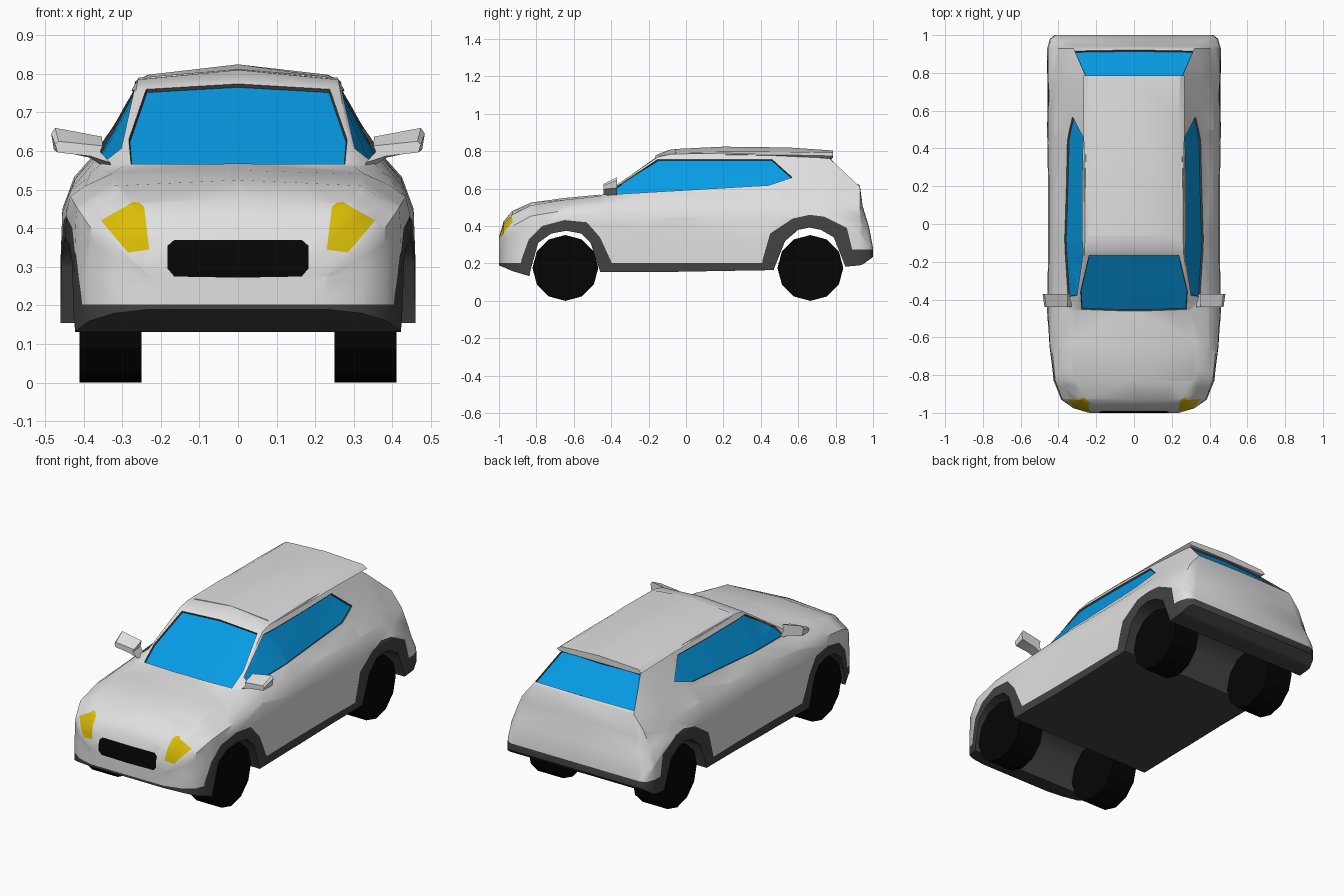
import bpy, bmesh, math
from mathutils import Vector

if "Cube" in bpy.data.objects:
    bpy.data.objects.remove(bpy.data.objects["Cube"])


def material(name, rgb):
    m = bpy.data.materials.new(name)
    m.diffuse_color = (*rgb, 1)
    m.use_nodes = True
    m.node_tree.nodes["Principled BSDF"].inputs["Base Color"].default_value = m.diffuse_color
    return m


PAINT, CLADDING, GLASS, LAMP, BLACK = range(5)
MATS = [material("silver_paint", (0.75, 0.75, 0.75)),
        material("dark_cladding", (0.055, 0.055, 0.055)),
        material("blue_glass", (0.002, 0.33, 0.78)),
        material("yellow_lamp", (0.70, 0.51, 0.002)),
        material("black_rubber", (0.0015, 0.0015, 0.0015))]


def finish(name, bm):
    bmesh.ops.recalc_face_normals(bm, faces=bm.faces)
    me = bpy.data.meshes.new(name)
    bm.to_mesh(me)
    bm.free()
    for m in MATS:
        me.materials.append(m)
    ob = bpy.data.objects.new(name, me)
    bpy.context.collection.objects.link(ob)
    return ob


def smooth(ob, angle):
    bpy.ops.object.select_all(action='DESELECT')
    ob.select_set(True)
    bpy.context.view_layer.objects.active = ob
    bpy.ops.object.shade_smooth_by_angle(angle=math.radians(angle))


def loft(sections):
    """Skin mirrored half sections: [(y, [(x, z), ...]), ...]"""
    bm = bmesh.new()
    rings = []
    for y, half in sections:
        full = half + [(-x, z) for x, z in reversed(half) if x > 0]
        rings.append([bm.verts.new((x, y, z)) for x, z in full])
    n = len(rings[0])
    for a, b in zip(rings, rings[1:]):
        for i in range(n):
            j = (i + 1) % n
            bm.faces.new((a[i], a[j], b[j], b[i]))
    bm.faces.new(rings[0])
    bm.faces.new(rings[-1])
    bmesh.ops.recalc_face_normals(bm, faces=bm.faces)
    bm.normal_update()
    return bm


def prism(name, pts, place, lo, hi, mat):
    """Extrude a 2D outline; place(u, v, depth) gives the 3D point."""
    bm = bmesh.new()
    a = [bm.verts.new(place(u, v, lo)) for u, v in pts]
    b = [bm.verts.new(place(u, v, hi)) for u, v in pts]
    bm.faces.new(a)
    bm.faces.new(b)
    for i in range(len(pts)):
        j = (i + 1) % len(pts)
        bm.faces.new((a[i], a[j], b[j], b[i]))
    for f in bm.faces:
        f.material_index = mat
    return finish(name, bm)


def paint(bm, axes, pts, mat, keep):
    """Cut a convex outline into the faces chosen by normal, and colour it."""
    bm.normal_update()
    faces = [f for f in bm.faces if keep(f.normal)]
    cu = sum(p[0] for p in pts) / len(pts)
    cv = sum(p[1] for p in pts) / len(pts)
    for p, q in zip(pts, pts[1:] + pts[:1]):
        n2 = [-(q[1] - p[1]), q[0] - p[0]]
        if n2[0] * (cu - p[0]) + n2[1] * (cv - p[1]) < 0:
            n2 = [-n2[0], -n2[1]]
        co, no = Vector((0, 0, 0)), Vector((0, 0, 0))
        for k in (0, 1):
            co[axes[k]] = p[k]
            no[axes[k]] = n2[k]
        no.normalize()
        geom = set(faces)
        for f in faces:
            geom.update(f.edges)
            geom.update(f.verts)
        res = bmesh.ops.bisect_plane(bm, geom=list(geom), dist=1e-5,
                                     plane_co=co, plane_no=no)
        faces = {g for g in res['geom'] if isinstance(g, bmesh.types.BMFace) and g.is_valid}
        faces = [f for f in faces if (f.calc_center_median() - co).dot(no) > 0]
    for f in faces:
        f.material_index = mat
    return faces


def recess(bm, faces):
    """Sink window glass a little behind a dark rim."""
    bm.normal_update()
    res = bmesh.ops.inset_region(bm, faces=faces, thickness=.003, depth=-.009,
                                 use_boundary=True, use_even_offset=False)
    for f in res['faces']:
        f.material_index = CLADDING


# Body stations: y, side x, bottom z, shoulder z, belt x, belt z, roof edge x, roof edge z, centre z
STATIONS = [
    (-1.00, .23, .19, .25, .22, .31, .20, .335, .34),
    (-.975, .32, .18, .32, .30, .38, .26, .41, .425),
    (-.93, .385, .16, .36, .35, .42, .29, .46, .48),
    (-.83, .425, .13, .42, .385, .47, .32, .51, .525),
    (-.65, .45, .14, .44, .395, .51, .33, .54, .55),
    (-.46, .46, .155, .44, .385, .535, .30, .56, .568),
    (-.15, .455, .155, .45, .367, .58, .262, .77, .785),
    (-.08, .455, .155, .45, .366, .59, .26, .785, .81),
    (.20, .455, .16, .45, .366, .59, .258, .79, .822),
    (.50, .46, .165, .45, .365, .60, .252, .785, .815),
    (.77, .46, .175, .44, .36, .60, .25, .76, .775),
    (.93, .46, .19, .36, .385, .53, .32, .61, .615),
    (.945, .455, .195, .34, .385, .46, .345, .50, .505),
    (.98, .445, .22, .30, .41, .345, .38, .385, .39),
    (1.0, .42, .235, .26, .41, .27, .40, .28, .283)]
sections = []
for y, w, zb, zs, bx, bz, rx, rz, zt in STATIONS:
    bulge = 1 if y < .6 else 0
    sections.append((y, [(w, zb), (w, (zb + zs) / 2), (w - .005, zs),
                         ((w + bx) / 2 + .012 * bulge, (zs + bz) / 2 + .008 * bulge),
                         (bx, bz), (rx, rz), (0, zt)]))
bm = loft(sections)


def side(n): return abs(n.x) > .3
def front(n): return n.y < -.2
def back(n): return n.y > .2
def any_way(n): return True


# Cladding: sill band, rear bumper, wheel arch surrounds
paint(bm, (1, 2), [(-1.1, 0), (1.1, 0), (1.1, .203), (-1.1, .203)], CLADDING, any_way)
paint(bm, (1, 2), [(.87, 0), (1.1, 0), (1.1, .275), (.87, .275)], CLADDING, any_way)
paint(bm, (1, 2), [(-.89, .1), (-.88, .22), (-.84, .33), (-.77, .40), (-.65, .432),
                   (-.53, .42), (-.46, .34), (-.40, .21), (-.38, .1)], CLADDING, side)
paint(bm, (1, 2), [(.39, .1), (.41, .22), (.45, .36), (.57, .44), (.66, .46),
                   (.74, .45), (.86, .39), (.89, .27), (.90, .1)], CLADDING, side)

# Windows
recess(bm, paint(bm, (1, 2), [(-.385, .57), (-.378, .607), (-.15, .757), (.46, .757),
                              (.568, .66), (.44, .618)], GLASS, side))
recess(bm, paint(bm, (0, 2), [(-.277, .566), (.277, .566), (.283, .63), (.238, .76),
                              (0, .774), (-.238, .76), (-.283, .63)], GLASS, front))
recess(bm, paint(bm, (0, 2), [(-.312, .623), (.312, .623), (.25, .764), (-.25, .764)],
                 GLASS, back))

# Headlights and grille
for s in (1, -1):
    paint(bm, (0, 2), [(s * x, z) for x, z in
                       [(.243, .455), (.255, .466), (.272, .468), (.355, .42),
                        (.285, .337), (.23, .345)]], LAMP, front)
paint(bm, (0, 2), [(-.165, .275), (0, .272), (.165, .275), (.182, .295), (.182, .355),
                   (.165, .37), (-.165, .37), (-.182, .355), (-.182, .295)], BLACK, front)
body = finish("body", bm)

# Wheel wells cut right across the body
WELLS = [[(-.84, .05), (-.835, .15), (-.79, .31), (-.72, .36), (-.64, .375), (-.56, .36),
          (-.51, .31), (-.46, .16), (-.455, .05)],
         [(.465, .05), (.47, .17), (.53, .32), (.60, .38), (.66, .392), (.72, .38),
          (.79, .34), (.85, .19), (.855, .05)]]
for pts in WELLS:
    cutter = prism("well_cutter", pts, lambda u, v, d: (d, u, v), -.6, .6, CLADDING)
    cutter.hide_render = True
    mod = body.modifiers.new("well", 'BOOLEAN')
    mod.operation = 'DIFFERENCE'
    mod.solver = 'EXACT'
    mod.object = cutter
    bpy.context.view_layer.objects.active = body
    bpy.ops.object.modifier_apply(modifier=mod.name)
    bpy.data.objects.remove(cutter)
smooth(body, 42)

# Roof panel running back into the spoiler
spoiler = finish("roof_spoiler", loft([
    (-.06, [(.24, .775), (.262, .782), (.225, .793), (0, .812)]),
    (.20, [(.24, .772), (.264, .782), (.23, .798), (0, .8245)]),
    (.55, [(.25, .768), (.267, .78), (.235, .797), (0, .82)]),
    (.785, [(.25, .765), (.268, .775), (.245, .792), (0, .804)])]))
smooth(spoiler, 25)

# Door mirrors, tapering towards the front
for s, label in ((1, "left"), (-1, "right")):
    mirror = prism(label + "_mirror",
                   [(.33, .55), (.36, .567), (.385, .583), (.477, .603), (.484, .645),
                    (.474, .66), (.42, .65), (.352, .637), (.358, .605)],
                   lambda u, v, d: (s * (u if d > -.4 else .34 + (u - .34) * .93), d,
                                    v if d > -.4 else .59 + (v - .59) * .5),
                   -.44, -.37, PAINT)
    smooth(mirror, 30)

# Wheels
for y, end in ((-.645, "front"), (.665, "rear")):
    for s, label in ((1, "left"), (-1, "right")):
        bpy.ops.mesh.primitive_cylinder_add(vertices=12, radius=.176, depth=.16,
                                            location=(s * .33, y, .176),
                                            rotation=(0, math.pi / 2, 0))
        wheel = bpy.context.object
        wheel.name = end + "_" + label + "_wheel"
        wheel.data.materials.append(MATS[BLACK])
